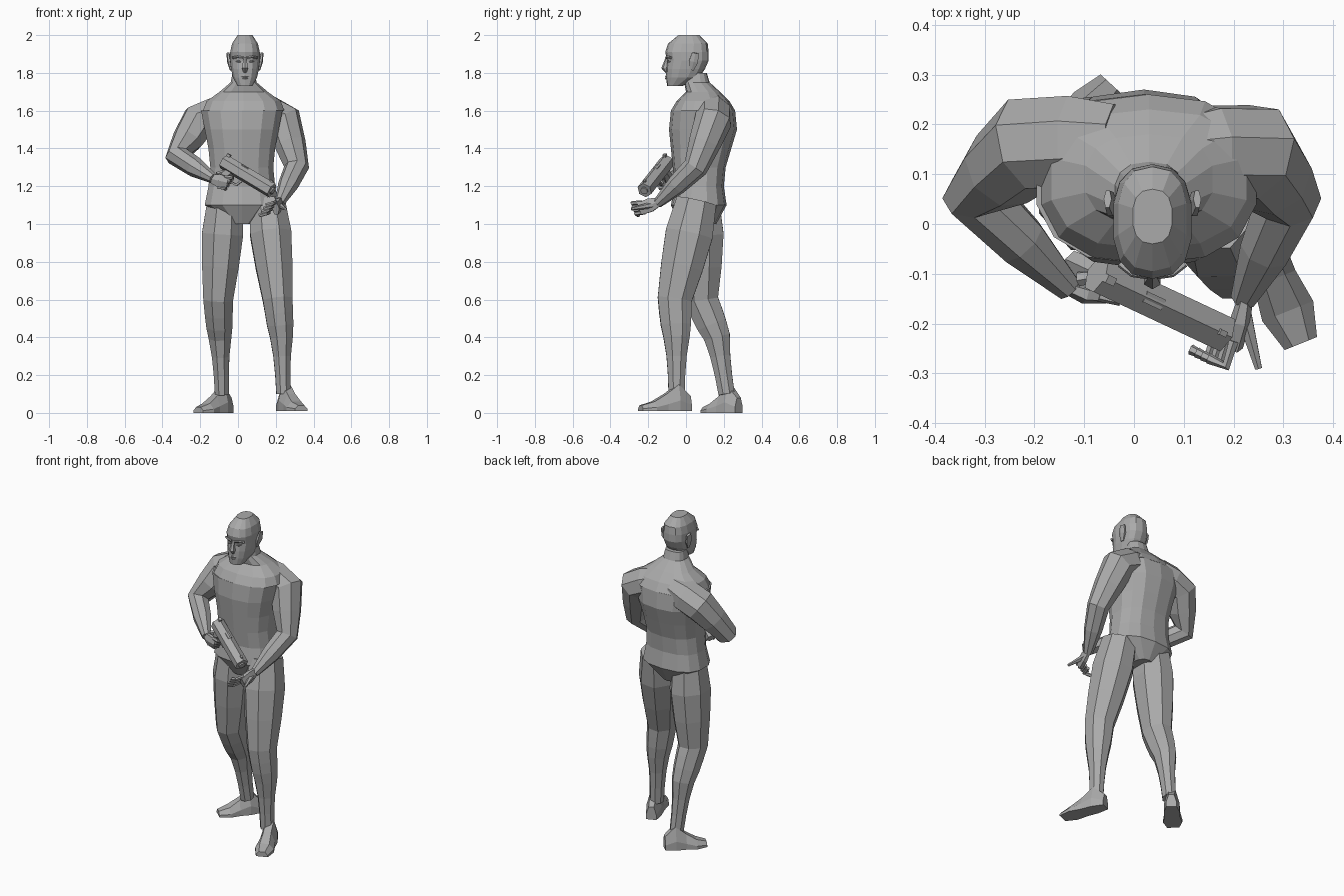
import bpy, bmesh, math
from mathutils import Vector

cube = bpy.data.objects.get("Cube")
if cube:
    bpy.data.objects.remove(cube, do_unlink=True)

grey = bpy.data.materials.new("plain_grey")
grey.use_nodes = True
colour = (.4, .4, .4, 1)
grey.diffuse_color = colour
grey.node_tree.nodes["Principled BSDF"].inputs["Base Color"].default_value = colour

UP = Vector((0, 0, 1))
SIDEWAYS = Vector((1, 0, 0))
FORWARD = Vector((0, -1, 0))


def skin(name, rings):
    """Join a row of point rings into one closed flat-shaded surface."""
    bm = bmesh.new()
    loops = [[bm.verts.new(point) for point in ring] for ring in rings]
    for lower, upper in zip(loops, loops[1:]):
        for i in range(len(lower)):
            bm.faces.new((lower[i - 1], lower[i], upper[i], upper[i - 1]))
    bm.faces.new(reversed(loops[0]))
    bm.faces.new(loops[-1])
    bmesh.ops.recalc_face_normals(bm, faces=bm.faces)
    mesh = bpy.data.meshes.new(name)
    bm.to_mesh(mesh)
    bm.free()
    mesh.materials.append(grey)
    bpy.context.collection.objects.link(bpy.data.objects.new(name, mesh))


def outline(count, squareness):
    """Points of a unit superellipse."""
    for i in range(count):
        angle = (i + .5) * math.tau / count
        cosine, sine = math.cos(angle), math.sin(angle)
        yield (math.copysign(abs(cosine) ** squareness, cosine),
               math.copysign(abs(sine) ** squareness, sine))


def stack(name, middle, bottom, step, widths, fronts, backs):
    """Level rings, evenly spaced upwards, from half widths and front and back lines."""
    rings = []
    for level, (width, front, back) in enumerate(zip(widths, fronts, backs)):
        centre = Vector((middle, (front + back) / 2, bottom + level * step))
        depth = (back - front) / 2
        rings.append([centre + SIDEWAYS * u * width - FORWARD * v * depth
                      for u, v in outline(14, .8)])
    skin(name, rings)


def tube(name, points, radii, count=6, flat=1, side=SIDEWAYS):
    """Rings square to a path; a single radius may serve the whole path."""
    points = [Vector(point) for point in points]
    if not isinstance(radii, (list, tuple)):
        radii = [radii] * len(points)
    rings, across, previous = [], Vector(side), None
    for k, (point, radius) in enumerate(zip(points, radii)):
        along = points[min(k + 1, len(points) - 1)] - points[max(k - 1, 0)]
        along.normalize()
        if previous:
            across = previous.rotation_difference(along) @ across
        across = (across - along * across.dot(along)).normalized()
        other, previous = along.cross(across), along
        rings.append([point + (across * u + other * v * flat) * radius
                      for u, v in outline(count, 1)])
    skin(name, rings)


def limb(name, joints, pieces, radii, flat):
    """A tube whose bones are split evenly, so muscles swell between the joints."""
    joints = [Vector(joint) for joint in joints]
    points = [start.lerp(end, piece / pieces)
              for start, end in zip(joints, joints[1:]) for piece in range(pieces)]
    tube(name, points + joints[-1:], radii, 8, flat)


# Torso, neck and head
MID = .037
stack("torso", .02, 1, .1,
      widths=(.06, .2, .18, .17, .18, .2, .22),
      fronts=(-.03, -.08, -.06, -.07, -.08, -.09, -.08),
      backs=(.16, .215, .2, .21, .24, .27, .26))
stack("neck", .03, 1.6, .05,
      widths=(.22, .2, .13, .07, .06),
      fronts=(-.08, -.05, 0, -.01, 0),
      backs=(.26, .23, .18, .125, .11))
stack("head", MID, 1.73, .045,
      widths=(.04, .065, .075, .08, .08, .07, .04),
      fronts=(-.1, -.105, -.105, -.1, -.11, -.095, -.04),
      backs=(-.02, .07, .1, .12, .12, .115, .07))

# Face, placed on a point between the eyes
face = Vector((MID, -.1, 1.86))


def feature(name, offsets, radii, flat=1, side=SIDEWAYS):
    tube(name, [face + Vector(offset) for offset in offsets], radii, 6, flat, side)


feature("nose", [(0, 0, .02), (0, -.012, -.035), (0, 0, -.055)], (.008, .019, .01))
for lip, drop, reach in (("upper_lip", -.08, .026), ("lower_lip", -.09, .02)):
    feature(lip, [(-reach, .004, drop), (0, -.004, drop), (reach, .004, drop)],
            (.003, .007, .003), side=UP)
for label, sign in (("left", 1), ("right", -1)):
    feature(label + "_brow", [(sign * .01, -.004, .02), (sign * .04, 0, .025),
                              (sign * .065, .02, .02)], .007, side=UP)
    feature(label + "_eye", [(sign * .02, .003, 0), (sign * .035, .004, 0),
                             (sign * .05, .016, 0)], (.003, .007, .003), side=UP)
    feature(label + "_ear", [(sign * .076, .13, -.045), (sign * .084, .14, 0),
                             (sign * .09, .15, .045)], (.012, .028, .02), .4, FORWARD)

# Legs and arms: each pair shares its muscle profile
LEG = (.1, .118, .105, .085, .08, .075, .065, .05, .043, .04)
ARM = (.08, .1, .1, .085, .066, .054, .027)
limb("left_leg", [(.155, .055, 1.12), (.21, -.06, .6), (.23, -.05, .4), (.24, -.05, .1)],
     3, LEG, 1.15)
limb("right_leg", [(-.07, .07, 1.12), (-.105, .08, .6), (-.095, .165, .4), (-.085, .215, .1)],
     3, LEG, 1.15)
limb("left_arm", [(.08, .14, 1.62), (.24, .145, 1.55), (.31, .05, 1.3), (.22, -.15, 1.11)],
     2, ARM, 1)
limb("right_arm", [(-.03, .165, 1.61), (-.21, .16, 1.54), (-.32, .06, 1.36), (-.13, -.13, 1.24)],
     2, ARM, 1)


# Feet: sections from heel to toe
def foot(name, heel, toe):
    heel, toe = Vector(heel), Vector(toe)
    across = (toe - heel).cross(UP).normalized()
    widths = (.03, .045, .045, .055, .035)
    heights = (.08, .14, .09, .05, .03)
    rings = []
    for k, (width, height) in enumerate(zip(widths, heights)):
        centre = heel.lerp(toe, k / (len(widths) - 1))
        rings.append([centre + across * width * u + UP * height * v
                      for u, v in ((-1, 0), (-1, .4), (-.5, 1), (.5, 1), (1, .4), (1, 0))])
    skin(name, rings)


foot("left_foot", (.23, .02, .01), (.335, -.24, .01))
foot("right_foot", (-.045, .28, 0), (-.21, .1, 0))

# Hands
tube("left_palm", [(.225, -.14, 1.12), (.215, -.19, 1.1), (.2, -.245, 1.08)],
     (.026, .042, .038), flat=.5, side=UP)
tube("left_thumb", [(.22, -.18, 1.1), (.25, -.29, 1.08)], (.018, .008))
tube("right_palm", [(-.14, -.125, 1.24), (-.1, -.14, 1.23), (-.055, -.145, 1.22)],
     (.026, .04, .03), flat=.5, side=UP)
tube("right_thumb", [(-.11, -.11, 1.26), (-.04, -.1, 1.29)], (.016, .009))
for finger in range(4):
    shift = Vector((-.012, .006, -.018)) * finger
    for name, knuckles in (
            ("left_finger", ((.2, -.235, 1.115), (.185, -.285, 1.11), (.15, -.27, 1.1))),
            ("right_finger", ((-.07, -.145, 1.25), (-.035, -.155, 1.245), (-.03, -.12, 1.24)))):
        tube(f"{name}_{finger + 1}", [shift + Vector(knuckle) for knuckle in knuckles], .011)

# Pistol, measured in bores along and above its barrel
BORE = .041
rear, muzzle = Vector((-.075, -.1, 1.33)), Vector((.185, -.222, 1.175))
axis = (muzzle - rear).normalized()
level = axis.cross(UP).normalized()
above = level.cross(axis)


def gun_part(name, stations, radius, count=6, flat=1):
    tube(name, [rear + (axis * along + above * height) * BORE for along, height in stations],
         radius * BORE, count, flat, level)


gun_part("pistol_body", [(0, 0), (7.8, 0)], 1)
gun_part("muzzle_ring", [(7.5, 0), (8, 0)], .5, 8)
gun_part("ejection_plate", [(2.5, .8), (3.6, .8)], .4, 4, .5)
gun_part("rear_sight", [(0, 1), (.5, 1)], .3, 4)
gun_part("front_sight", [(7, 1), (7.4, 1)], .2, 4)
gun_part("grip", [(1.5, -.5), (.7, -2), (.2, -3)], .65, 6, 1.2)
gun_part("trigger_guard", [(2, -.8), (2, -1.8), (3, -1.8), (3.5, -.8)], .2, 4)
